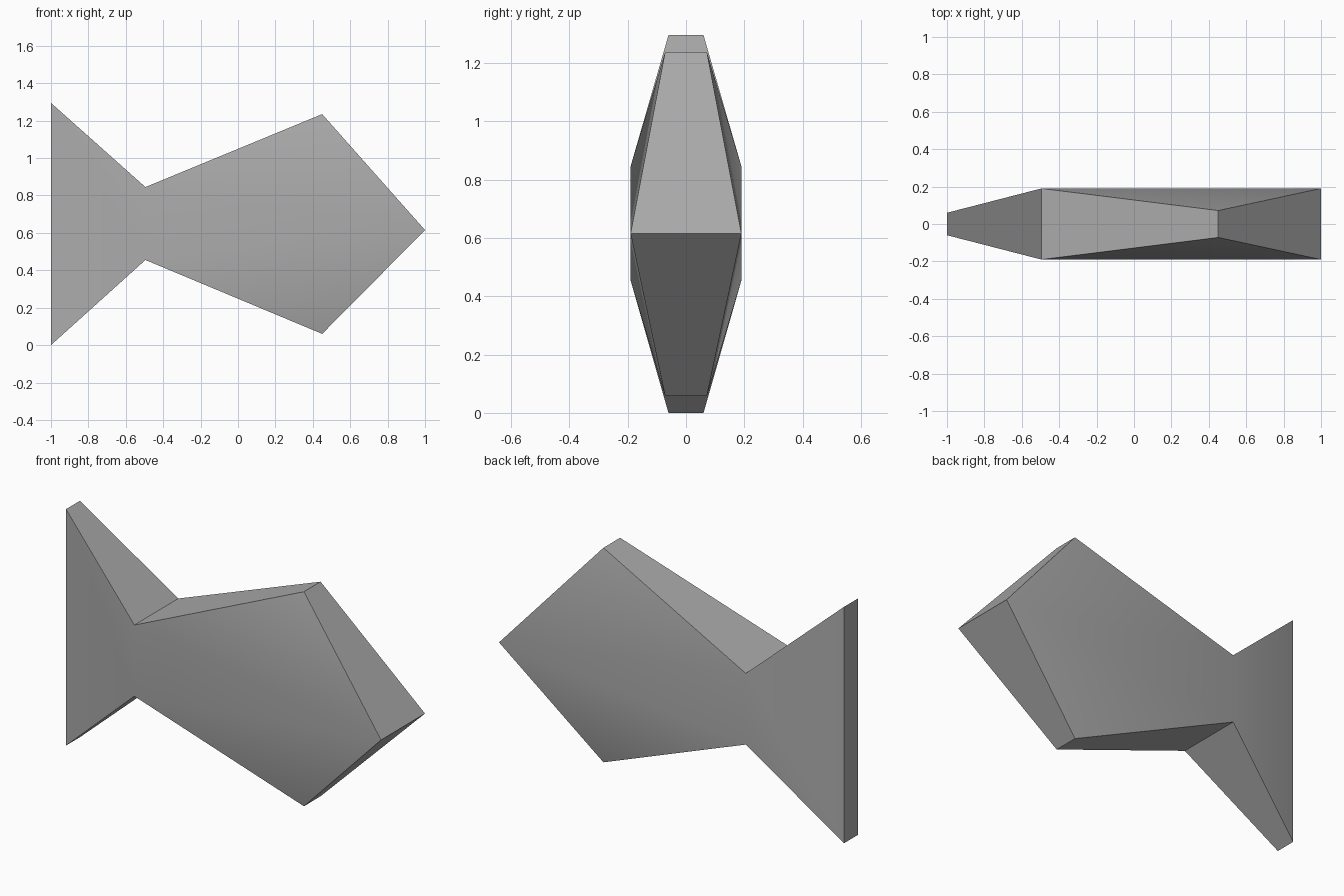
import bpy
import bmesh
from math import radians

cube = bpy.data.objects.get("Cube")
if cube:
    bpy.data.objects.remove(cube, do_unlink=True)

# One flat grey
GREY = (0.41, 0.41, 0.41, 1)
grey = bpy.data.materials.new("plain_grey")
grey.use_nodes = True
grey.diffuse_color = GREY
grey.node_tree.nodes["Principled BSDF"].inputs["Base Color"].default_value = GREY

# Outline stations: x, z, half thickness
MID = 0.615
outline = {
    "tail_top": (-1, 1.295, 0.06),
    "waist_top": (-0.495, 0.845, 0.19),
    "crest": (0.45, 1.235, 0.072),
    "nose": (1, MID, 0.19),
    "belly": (0.45, 0.06, 0.072),
    "waist_low": (-0.495, 0.455, 0.19),
    "tail_low": (-1, 0, 0.06),
}
# Flank panels: tail, centre, upper body, lower body
panels = [
    ("tail_top", "tail_low", "waist_low", "waist_top"),
    ("waist_top", "waist_low", "nose"),
    ("waist_top", "nose", "crest"),
    ("waist_low", "belly", "nose"),
]

bm = bmesh.new()
front = {n: bm.verts.new((x, -t, z)) for n, (x, z, t) in outline.items()}
back = {n: bm.verts.new((x, t, z)) for n, (x, z, t) in outline.items()}
for panel in panels:
    bm.faces.new([front[n] for n in panel])
    bm.faces.new([back[n] for n in reversed(panel)])

# Rim joining both flanks
names = list(outline)
for a, b in zip(names, names[1:] + names[:1]):
    bm.faces.new((front[a], front[b], back[b], back[a]))
bmesh.ops.recalc_face_normals(bm, faces=bm.faces)

mesh = bpy.data.meshes.new("fish_body")
bm.to_mesh(mesh)
bm.free()
mesh.materials.append(grey)
body = bpy.data.objects.new("fish_body", mesh)
bpy.context.collection.objects.link(body)

# Soft flanks, crisp rim
bpy.ops.object.select_all(action="DESELECT")
body.select_set(True)
bpy.context.view_layer.objects.active = body
bpy.ops.object.shade_smooth_by_angle(angle=radians(30))
